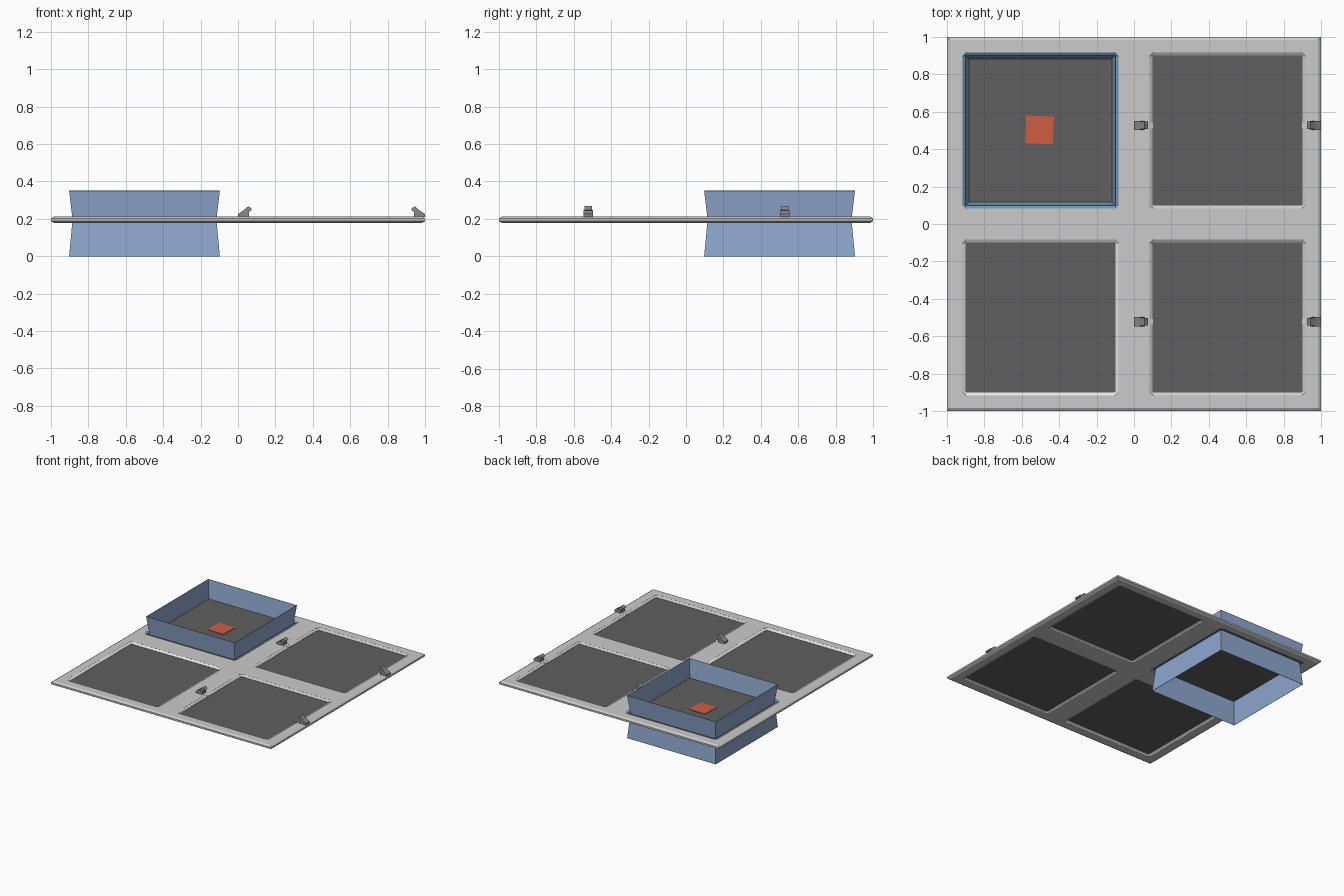
import bpy, math

if "Cube" in bpy.data.objects:
    bpy.data.objects.remove(bpy.data.objects["Cube"])


def material(name, rgb):
    m = bpy.data.materials.new(name)
    m.diffuse_color = (*rgb, 1)
    m.use_nodes = True
    m.node_tree.nodes["Principled BSDF"].inputs["Base Color"].default_value = m.diffuse_color
    return m


LIGHT = material("light_grey", (0.60, 0.60, 0.60))
DARK = material("dark_grey", (0.115, 0.115, 0.115))
MID = material("mid_grey", (0.25, 0.25, 0.25))
WHITE = material("white", (0.95, 0.95, 0.95))
BLUE = material("blue", (0.27, 0.39, 0.62))
TEAL = material("teal_blue", (0.13, 0.33, 0.50))
RED = material("orange_red", (0.62, 0.11, 0.055))

TOP, BOTTOM = 0.212, 0.178


def square(half, z, cut=0.0, c=(0, 0), turn=0.0):
    """Square loop with optionally cut corners."""
    pts = []
    for sx, sy in ((1, -1), (1, 1), (-1, 1), (-1, -1)):
        if cut:
            a, b = (sx * half, sy * (half - cut)), (sx * (half - cut), sy * half)
            pts += [b, a] if sx * sy < 0 else [a, b]
        else:
            pts.append((sx * half, sy * half))
    s, k = math.sin(turn), math.cos(turn)
    return [(c[0] + x * k - y * s, c[1] + x * s + y * k, z) for x, y in pts]


def loft(name, rings, mat, ends="cap"):
    """Skin between loops; ends are capped, open or joined to each other."""
    n = len(rings[0])
    verts = [p for r in rings for p in r]
    faces = []
    count = len(rings) if ends == "join" else len(rings) - 1
    for r in range(count):
        a, b = r * n, ((r + 1) % len(rings)) * n
        for i in range(n):
            j = (i + 1) % n
            faces.append((a + i, a + j, b + j, b + i))
    if ends == "cap":
        faces.append(tuple(reversed(range(n))))
        faces.append(tuple(range((len(rings) - 1) * n, len(rings) * n)))
    me = bpy.data.meshes.new(name)
    me.from_pydata(verts, [], faces)
    me.materials.append(mat)
    ob = bpy.data.objects.new(name, me)
    bpy.context.collection.objects.link(ob)
    return ob


def extrude_side(name, profile, y, half, mat):
    """Extrude a counter-clockwise x-z profile along y."""
    return loft(name, [[(x, y + half, z) for x, z in profile],
                       [(x, y - half, z) for x, z in profile]], mat)


# frame plate with bevelled outer edge
frame = loft("frame", [square(0.983, BOTTOM), square(1.0, 0.188),
                       square(1.0, 0.202), square(0.985, TOP)], LIGHT)

# four openings, each with a sloped surround and a panel
for sx in (-1, 1):
    for sy in (-1, 1):
        c = (sx * 0.5, sy * 0.5)
        cutter = loft("opening_cutter", [square(0.418, 0.1, 0.022, c),
                                         square(0.418, 0.3, 0.022, c)], LIGHT)
        cutter.hide_render = True
        cutter.hide_viewport = True
        cut = frame.modifiers.new("opening", 'BOOLEAN')
        cut.object = cutter
        cut.solver = 'EXACT'
        rim = LIGHT if sx > 0 else (TEAL if sy > 0 else WHITE)
        loft("opening_surround", [square(0.419, BOTTOM, 0.022, c),
                                  square(0.419, TOP, 0.022, c),
                                  square(0.401, 0.201, 0.006, c),
                                  square(0.401, 0.189, 0.006, c)][::-1], rim, "join")
        loft("panel", [square(0.403, 0.191, 0, c),
                       square(0.403, 0.199, 0, c)], DARK)

# flared walls above and below the rear left panel
c = (-0.5, 0.5)
for name, z0, h0, z1, h1 in (("lower_wall", 0.0, 0.403, 0.191, 0.385),
                             ("upper_wall", 0.199, 0.385, 0.35, 0.403)):
    wall = loft(name, [square(h0, z0, 0, c), square(h1, z1, 0, c)], BLUE, "open")
    thick = wall.modifiers.new("thickness", 'SOLIDIFY')
    thick.thickness = 0.003

# marker patch on the panel
loft("marker_patch", [square(0.074, 0.199, 0, (-0.505, 0.503), -0.04),
                      square(0.074, 0.203, 0, (-0.505, 0.503), -0.04)], RED)

# facing pairs of clips beside the right panels
BASE = [(0, 0.211), (0.06, 0.211), (0.06, 0.23), (0.048, 0.234), (0.032, 0.247), (0, 0.226)]
HEAD = [(0.030, 0.246), (0.052, 0.229), (0.076, 0.251), (0.056, 0.268)]
TAB = [(0.07, 0.2), (0.101, 0.2), (0.101, 0.206), (0.07, 0.213)]
for y in (-0.523, 0.527):
    for flip in (False, True):
        for name, prof, half, mat in (("clip_base", BASE, 0.025, MID),
                                      ("clip_head", HEAD, 0.020, MID),
                                      ("clip_tab", TAB, 0.014, LIGHT)):
            p = [(1 - x, z) for x, z in reversed(prof)] if flip else prof
            extrude_side(name, p, y, half, mat)
